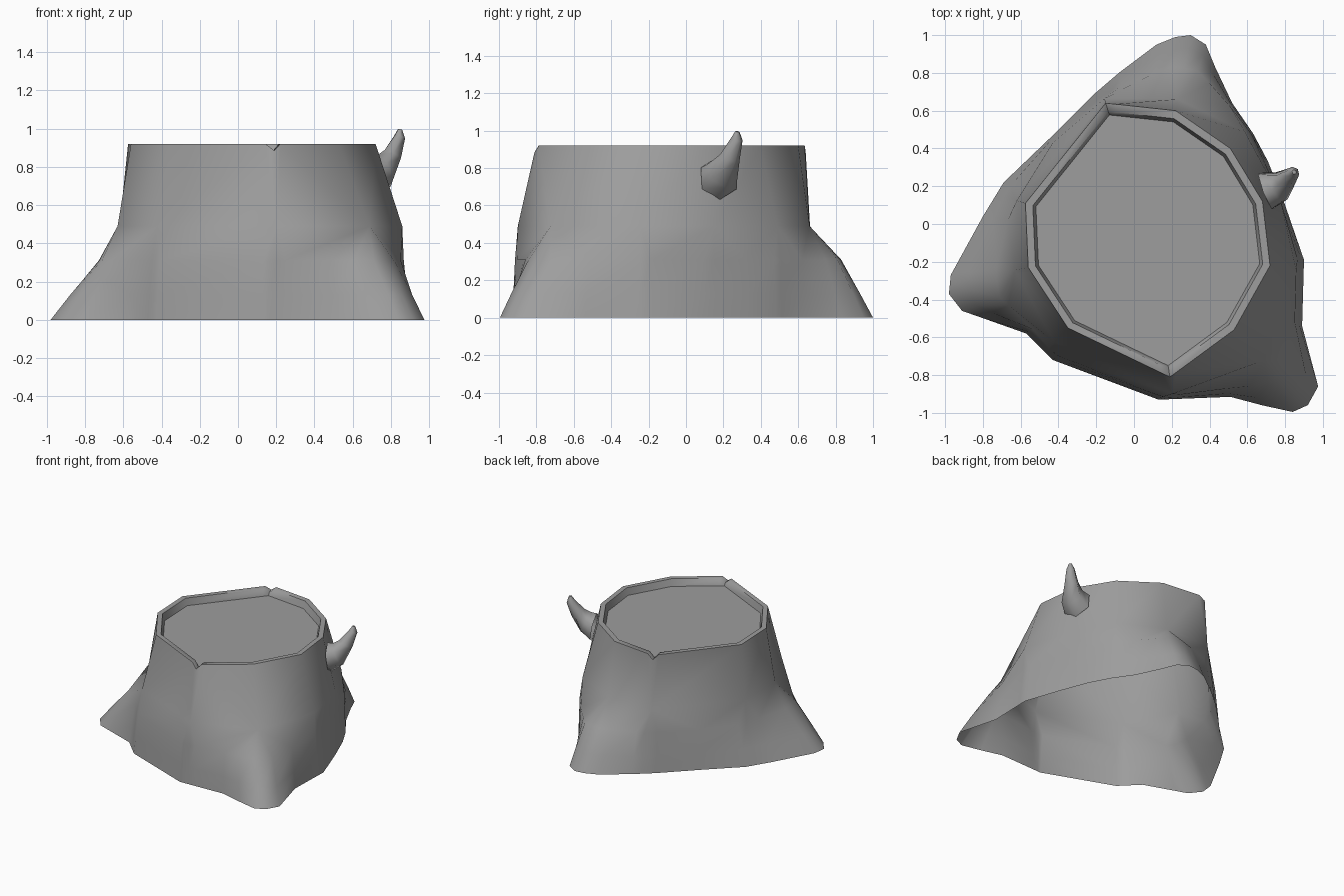
import bpy, bmesh, math
from mathutils import Vector

if "Cube" in bpy.data.objects:
    bpy.data.objects.remove(bpy.data.objects["Cube"])

C = Vector((0.08, -0.10))  # trunk axis, used to sample every outline by angle

# Outlines, counter-clockwise: ground, root shoulders, mid trunk, cut rim
ground = [(.30, 1.0), (.22, .99), (.12, .95), (-.08, .80), (-.22, .68), (-.45, .45), (-.69, .22),
          (-.80, .04), (-.97, -.27), (-.98, -.37), (-.91, -.46), (-.81, -.495), (-.57, -.58),
          (-.43, -.72), (.13, -.93), (.51, -.915), (.68, -.96), (.84, -.995), (.94, -.95),
          (.975, -.86), (.89, -.54), (.90, -.19), (.80, .10), (.71, .33), (.63, .48),
          (.52, .64), (.43, .83), (.38, .95)]
shoulder = [(.20, .83), (.33, .82), (.48, .66), (.62, .48), (.75, .2), (.87, -.2), (.85, -.55),
            (.81, -.76), (.70, -.85), (.5, -.87), (.15, -.915), (-.42, -.69), (-.57, -.52),
            (-.72, -.38), (-.73, -.24), (-.65, .1), (-.43, .43), (-.18, .67), (-.02, .76)]
mid = [(-.15, .67), (.26, .66), (.58, .50), (.77, .15), (.86, -.24), (.83, -.5),
       (.69, -.72), (.5, -.83), (.20, -.90), (-.42, -.63), (-.63, -.25),
       (-.62, .13), (-.40, .43)]
rim = [(-.15, .64), (-.575, .11), (-.56, -.23), (-.35, -.55), (.19, -.81), (.53, -.56),
       (.72, -.22), (.68, .12), (.51, .40), (.22, .60)]

bark = bpy.data.materials.new("grey_bark")
bark.diffuse_color = (.34, .34, .34, 1)
bark.use_nodes = True
bark.node_tree.nodes["Principled BSDF"].inputs["Base Color"].default_value = bark.diffuse_color


def angle(p):
    return math.atan2(p[1] - C.y, p[0] - C.x) % math.tau


def gap(a, b):
    return abs((a - b + math.pi) % math.tau - math.pi)


def sample(outline, a):
    """Distance from the axis to the outline along angle a."""
    d = Vector((math.cos(a), math.sin(a)))
    for p, q in zip(outline, outline[1:] + outline[:1]):
        p, e = Vector(p) - C, Vector(q) - Vector(p)
        den = d.x * e.y - d.y * e.x
        if abs(den) < 1e-9:
            continue
        t = (p.x * e.y - p.y * e.x) / den
        s = (p.x * d.y - p.y * d.x) / den
        if t > 0 and -1e-5 <= s <= 1 + 1e-5:
            return t


def make_object(name, rings, degrees):
    n = len(rings[0])
    verts = [v for r in rings for v in r]
    faces = [(k * n + i, k * n + (i + 1) % n, (k + 1) * n + (i + 1) % n, (k + 1) * n + i)
             for k in range(len(rings) - 1) for i in range(n)]
    faces.append(tuple(range(len(verts) - n, len(verts))))
    me = bpy.data.meshes.new(name)
    me.from_pydata(verts, [], faces)
    bm = bmesh.new()
    bm.from_mesh(me)
    bmesh.ops.remove_doubles(bm, verts=bm.verts, dist=1e-4)  # merge snapped columns
    bm.to_mesh(me)
    bm.free()
    me.materials.append(bark)
    ob = bpy.data.objects.new(name, me)
    bpy.context.collection.objects.link(ob)
    bpy.ops.object.select_all(action='DESELECT')
    ob.select_set(True)
    bpy.context.view_layer.objects.active = ob
    bpy.ops.object.shade_smooth_by_angle(angle=math.radians(degrees))


# Columns: few at the trunk, extra ones beside the rim notches, most at the roots
trunk_cols = [angle(p) for p in rim]
notches = [trunk_cols[0], trunk_cols[4]]
rim_cols = trunk_cols + [a + s for a in notches for s in (-.06, .05)]
cols = list(rim_cols)
for p in ground:
    if all(gap(angle(p), a) > .02 for a in cols):
        cols.append(angle(p))
cols.sort()


def ring(outline, z, scale=1, notch=0, other=None, mix=0, snap=None):
    pts = []
    for a in cols:
        if snap:
            a = min(snap, key=lambda b: gap(a, b))
        r = sample(outline, a) * scale
        if other:
            r += (sample(other, a) - r) * mix
        cut = notch if a in notches else 0
        pts.append((C.x + r * math.cos(a), C.y + r * math.sin(a), z - cut))
    return pts


# Open-bottomed stump with spreading roots, notched rim and sunken cut face
make_object("stump", [
    ring(ground, 0),
    ring(ground, .13, other=shoulder, mix=.40),
    ring(shoulder, .31),
    ring(mid, .49, snap=trunk_cols),
    ring(rim, .92, notch=.035, snap=rim_cols),
    ring(rim, .92, scale=.94, notch=.035, snap=rim_cols),
    ring(rim, .865, scale=.915, snap=rim_cols),
], 55)

# Broken twig: tapered hexagonal loft that bends upward
twig = [((.70, .175, .745), (.9, .35, .15), .115), ((.765, .195, .78), (.8, .35, .4), .09),
        ((.805, .235, .86), (.4, .3, .85), .055), ((.845, .272, .955), (.3, .25, .9), .032),
        ((.848, .275, .995), (.2, .2, .95), .012)]
rings = []
for pos, axis, r in twig:
    rot = Vector(axis).to_track_quat('Z', 'Y')
    rings.append([Vector(pos) + rot @ Vector((r * math.cos((k + .5) * math.tau / 6),
                                              r * math.sin((k + .5) * math.tau / 6), 0))
                  for k in range(6)])
make_object("twig", rings, 60)
